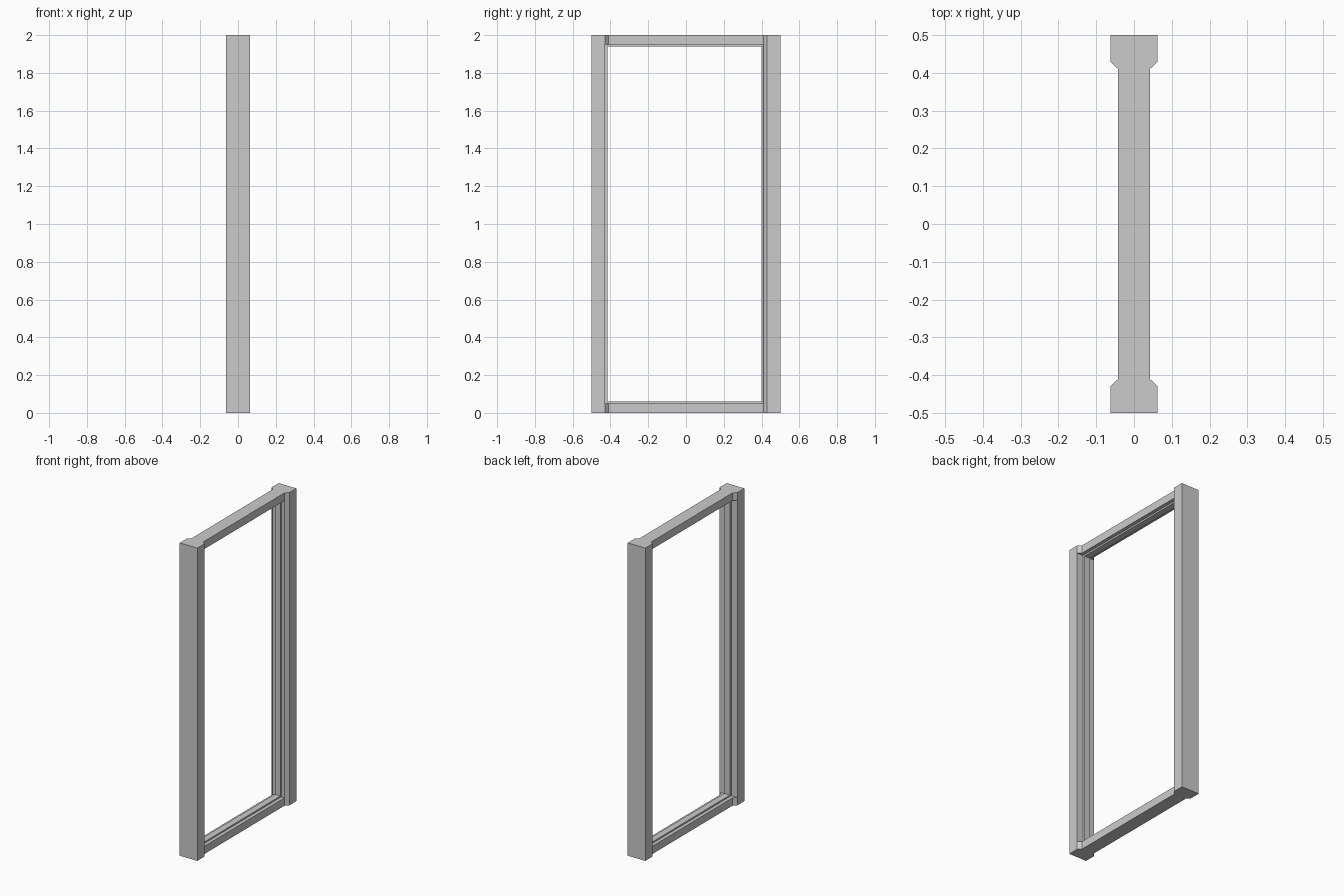
import bpy, bmesh

if "Cube" in bpy.data.objects:
    bpy.data.objects.remove(bpy.data.objects["Cube"])

OUT_X, BAR_X, RIB_X = 0.0625, 0.042, 0.02   # half depths of jamb, bar and stop rib


def prism(name, outline, z0, z1):
    """Extrude a plan outline of (x, y) points from z0 to z1."""
    bm = bmesh.new()
    face = bm.faces.new([bm.verts.new((x, y, z0)) for x, y in outline])
    ext = bmesh.ops.extrude_face_region(bm, geom=[face])
    verts = [g for g in ext["geom"] if isinstance(g, bmesh.types.BMVert)]
    bmesh.ops.translate(bm, verts=verts, vec=(0, 0, z1 - z0))
    bmesh.ops.recalc_face_normals(bm, faces=bm.faces)
    mesh = bpy.data.meshes.new(name)
    bm.to_mesh(mesh)
    bm.free()
    ob = bpy.data.objects.new(name, mesh)
    bpy.context.collection.objects.link(ob)
    return ob


def symmetric(half):
    """Close a right-hand half outline by mirroring it over x = 0."""
    return half + [(-x, y) for x, y in reversed(half)]


def box(name, hx, y0, y1, z0, z1):
    return prism(name, symmetric([(hx, y0), (hx, y1)]), z0, z1)


# Upright jambs: plain on one side, chamfered on the other
box("plain_jamb", OUT_X, -0.5, -0.43, 0, 2)
prism("chamfered_jamb",
      symmetric([(BAR_X, 0.41), (OUT_X, 0.43), (OUT_X, 0.5)]), 0, 2)

# Sill and head, flaring out where they meet the plain jamb
bar = symmetric([(OUT_X, -0.43), (BAR_X, -0.41), (BAR_X, 0.41)])
prism("sill", bar, 0, 0.05)
prism("head", bar, 1.95, 2)

# Raised stop ribs around the inside of the opening
box("sill_rib", RIB_X, -0.43, 0.41, 0.05, 0.06)
box("head_rib", RIB_X, -0.43, 0.41, 1.94, 1.95)
box("plain_jamb_rib", RIB_X, -0.43, -0.415, 0.06, 1.94)
box("chamfered_jamb_rib", RIB_X, 0.40, 0.41, 0.06, 1.94)
